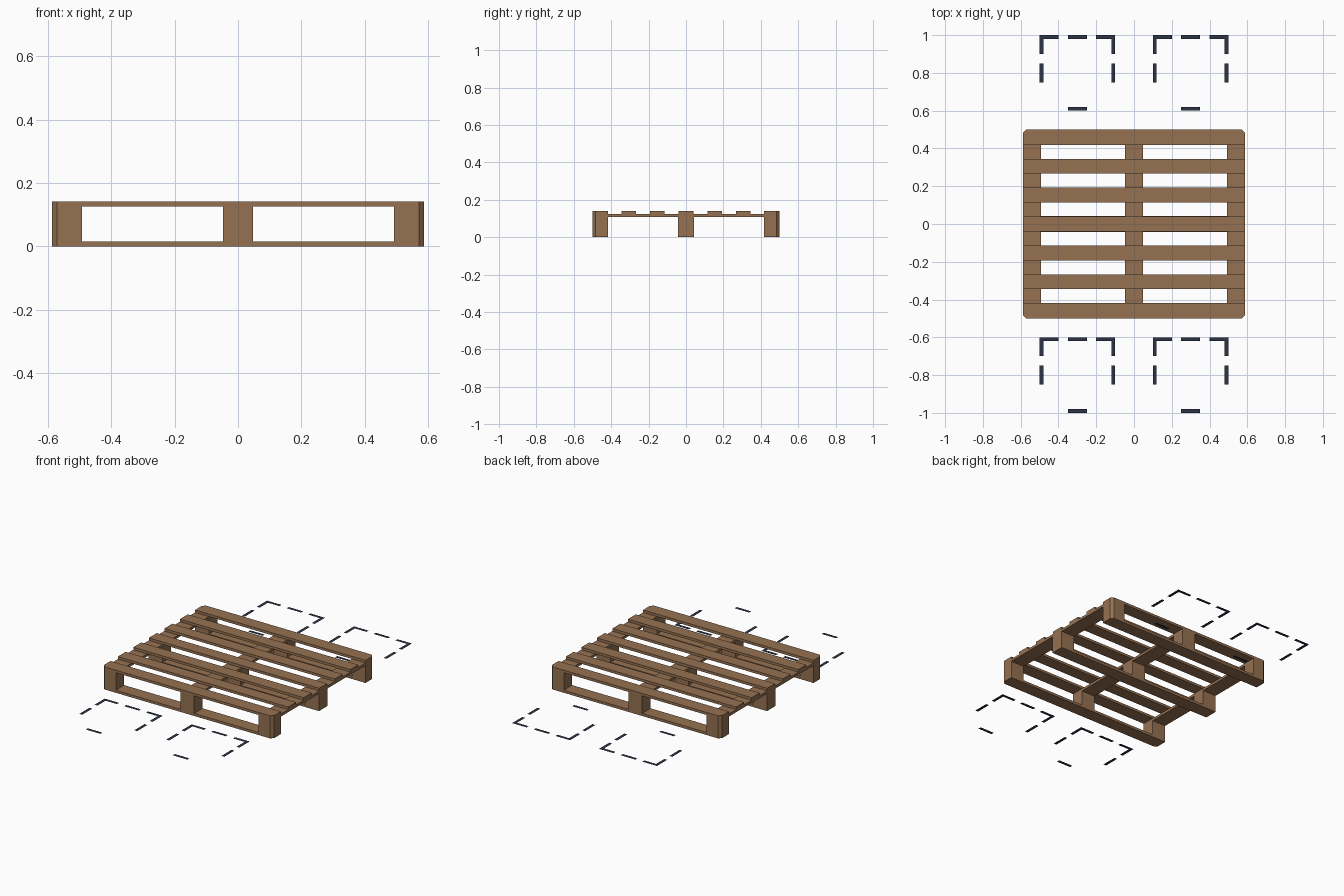
import bpy, bmesh

if "Cube" in bpy.data.objects:
    bpy.data.objects.remove(bpy.data.objects["Cube"])


def material(name, rgb):
    m = bpy.data.materials.new(name)
    m.diffuse_color = (*rgb, 1)
    m.use_nodes = True
    m.node_tree.nodes["Principled BSDF"].inputs["Base Color"].default_value = m.diffuse_color
    return m


wood = material("brown wood", (0.30, 0.165, 0.083))
paint = material("dark navy paint", (0.026, 0.034, 0.062))

HX, HY, CH = 0.588, 0.5, 0.017   # pallet half sizes and corner chamfer


def slab(name, x0, x1, y0, y1, z0, z1, mat=wood, chamfer=True):
    """Box whose corners lying on the pallet's outer corners are cut off."""
    pts = []
    for x, y, first_x in ((x0, y0, False), (x1, y0, True), (x1, y1, False), (x0, y1, True)):
        if chamfer and abs(x) > HX - 1e-4 and abs(y) > HY - 1e-4:
            ix = (x - CH if x > 0 else x + CH, y)
            iy = (x, y - CH if y > 0 else y + CH)
            pts += [ix, iy] if first_x else [iy, ix]
        else:
            pts.append((x, y))
    bm = bmesh.new()
    face = bm.faces.new([bm.verts.new((x, y, z0)) for x, y in pts])
    if z1 > z0:
        ext = bmesh.ops.extrude_face_region(bm, geom=[face])
        top = [v for v in ext["geom"] if isinstance(v, bmesh.types.BMVert)]
        bmesh.ops.translate(bm, verts=top, vec=(0, 0, z1 - z0))
        bmesh.ops.recalc_face_normals(bm, faces=bm.faces)
    me = bpy.data.meshes.new(name)
    bm.to_mesh(me)
    bm.free()
    me.materials.append(mat)
    ob = bpy.data.objects.new(name, me)
    bpy.context.collection.objects.link(ob)


# layer heights
Z_BOTTOM, Z_BLOCK, Z_STRINGER, Z_TOP = 0.016, 0.109, 0.125, 0.141
rows = [(-HY, -0.417), (-0.042, 0.042), (0.417, HY)]
cols = [(-HX, -0.493), (-0.048, 0.048), (0.493, HX)]

# bottom boards and the blocks standing on them
for y0, y1 in rows:
    slab("bottom_board", -HX, HX, y0, y1, 0, Z_BOTTOM)
    for x0, x1 in cols:
        slab("block", x0, x1, y0, y1, Z_BOTTOM, Z_BLOCK)

# stringer boards running front to back
for x0, x1 in cols:
    slab("stringer_board", x0, x1, -HY, HY, Z_BLOCK, Z_STRINGER)

# seven deck boards
for i in range(7):
    c = (i - 3) * 0.153
    y0, y1 = c - 0.039, c + 0.039
    if i == 0:
        y0, y1 = rows[0]
    if i == 6:
        y0, y1 = rows[2]
    slab("deck_board", -HX, HX, y0, y1, Z_STRINGER, Z_TOP)

# dashed floor markings: four open squares, 0.4 wide
T, L = 0.02, 0.1
for ox in (-0.5, 0.1):
    for oy in (0.6, -1.0):
        dashes = [(d, d + L, 0.4 - T, 0.4) for d in (0, 0.15, 0.3)]      # back row
        dashes.append((0.15, 0.25, 0, T))                                # front dash
        for sx in (0, 0.4 - T):                                          # side dashes
            dashes += [(sx, sx + T, 0.3, 0.4 - T), (sx, sx + T, 0.15, 0.25)]
        for a, b, c, d in dashes:
            slab("floor_dash", ox + a, ox + b, oy + c, oy + d, 0, 0, paint, False)
